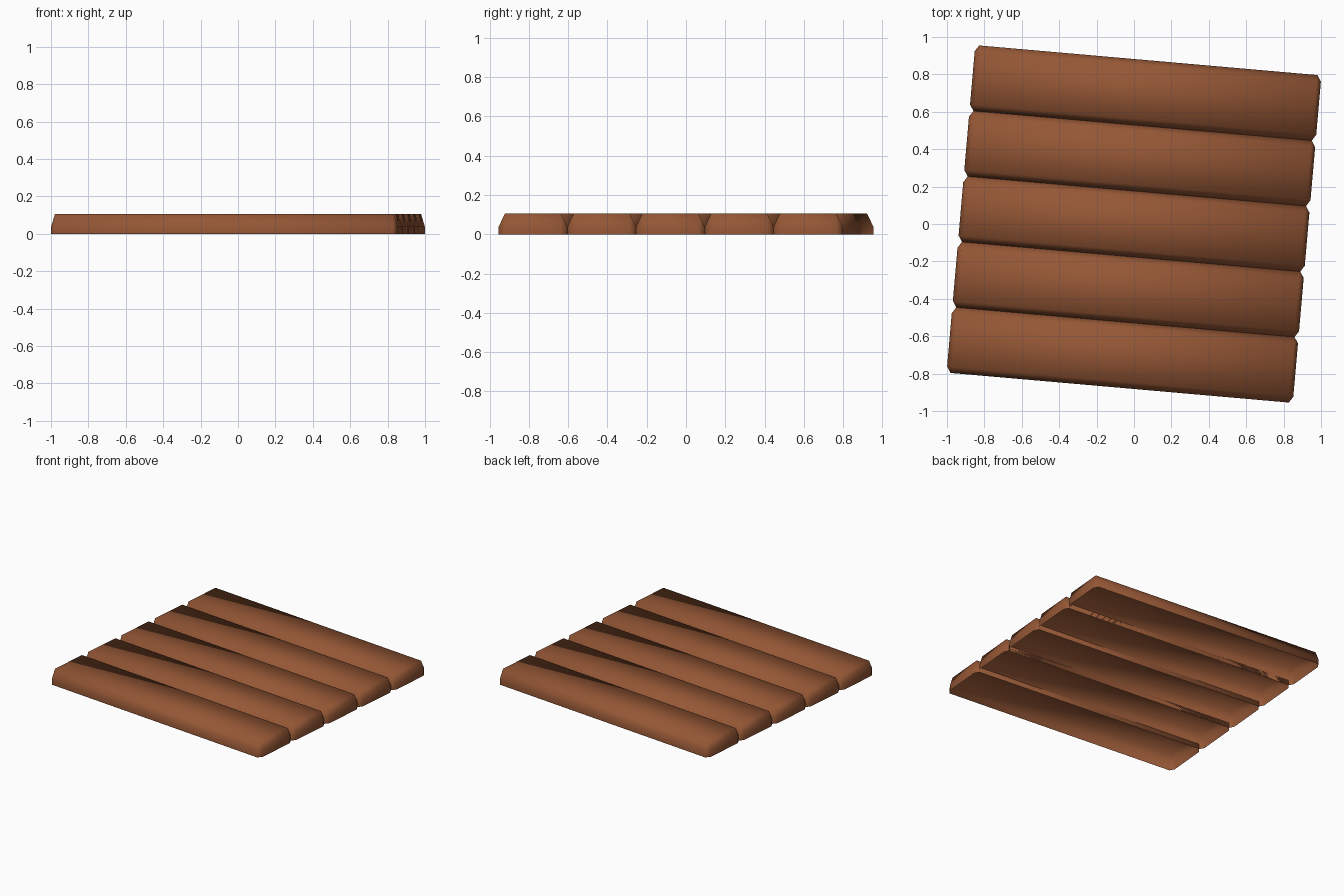
import bpy, bmesh, math

if "Cube" in bpy.data.objects:
    bpy.data.objects.remove(bpy.data.objects["Cube"])

LENGTH, PITCH, COUNT = 1.858, 0.3515, 5
WALL, TOP = 0.038, 0.107          # height of upright side, full height
CX, CY = 0.021, 0.033             # chamfer along length and width
ANGLE = math.radians(-5)

brown = bpy.data.materials.new("brown_wood")
brown.diffuse_color = (0.30, 0.095, 0.036, 1)
brown.use_nodes = True
brown.node_tree.nodes["Principled BSDF"].inputs["Base Color"].default_value = brown.diffuse_color


def plank(index):
    """Open-bottomed board with chamfered upper edges and corners."""
    a, b = LENGTH / 2, PITCH / 2
    bm = bmesh.new()
    outline = []
    for sx, sy in ((1, 1), (-1, 1), (-1, -1), (1, -1)):
        pair = [(sx * a, sy * (b - CY)), (sx * (a - CX), sy * b)]
        outline += pair if sx * sy > 0 else pair[::-1]
    low = [bm.verts.new((x, y, 0)) for x, y in outline]
    mid = [bm.verts.new((x, y, WALL)) for x, y in outline]
    top = [bm.verts.new((sx * (a - CX), sy * (b - CY), TOP))
           for sx, sy in ((1, 1), (-1, 1), (-1, -1), (1, -1))]
    # upright sides
    for i in range(8):
        j = (i + 1) % 8
        bm.faces.new((low[i], low[j], mid[j], mid[i]))
    # sloped edges, corner triangles and top
    for i in range(4):
        j = (i + 1) % 4
        bm.faces.new((mid[2 * i], mid[2 * i + 1], top[i]))
        bm.faces.new((mid[2 * i + 1], mid[2 * j], top[j], top[i]))
    bm.faces.new(top)
    for f in bm.faces:
        f.smooth = True
    mesh = bpy.data.meshes.new("plank_%d" % (index + 1))
    bm.to_mesh(mesh)
    bm.free()
    mesh.materials.append(brown)
    ob = bpy.data.objects.new(mesh.name, mesh)
    bpy.context.collection.objects.link(ob)
    # boards lie side by side, the whole panel turned slightly
    off = (index - (COUNT - 1) / 2) * PITCH
    ob.location = (-math.sin(ANGLE) * off, math.cos(ANGLE) * off, 0)
    ob.rotation_euler.z = ANGLE


for n in range(COUNT):
    plank(n)
